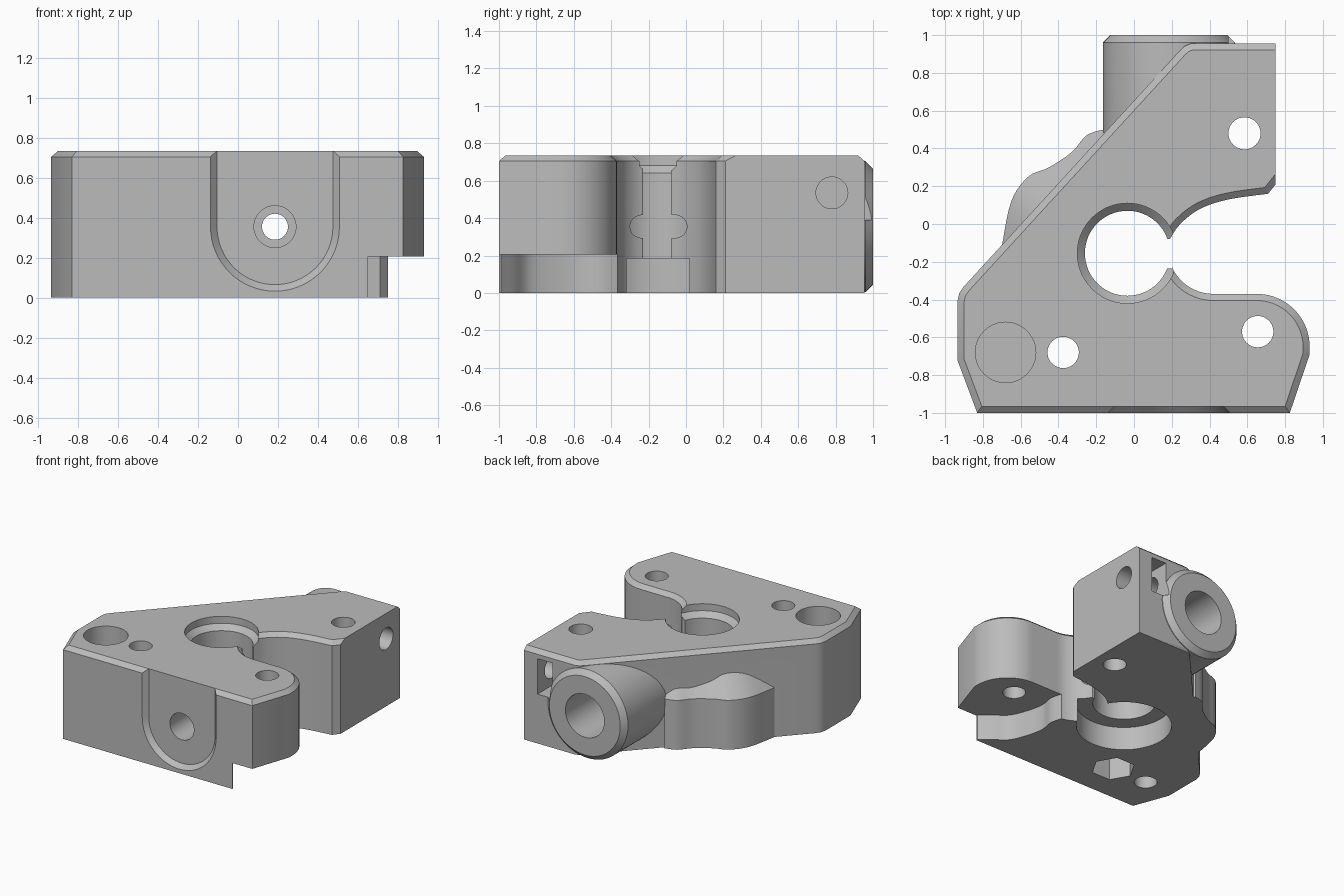
import bpy, bmesh, math
from mathutils import Vector, Matrix

cube = bpy.data.objects.get("Cube")
if cube:
    bpy.data.objects.remove(cube, do_unlink=True)

grey = bpy.data.materials.new("plain grey")
grey.use_nodes = True
colour = (0.5, 0.5, 0.5, 1)
grey.diffuse_color = colour
grey.node_tree.nodes["Principled BSDF"].inputs["Base Color"].default_value = colour


def loft(name, rings):
    """Closed solid through rings with equal point counts."""
    bm = bmesh.new()
    loops = [[bm.verts.new(p) for p in ring] for ring in rings]
    n = len(loops[0])
    for a, b in zip(loops, loops[1:]):
        for i in range(n):
            j = (i + 1) % n
            bm.faces.new((a[i], a[j], b[j], b[i]))
    bm.faces.new(loops[0][::-1])
    bm.faces.new(loops[-1])
    bmesh.ops.recalc_face_normals(bm, faces=bm.faces[:])
    mesh = bpy.data.meshes.new(name)
    bm.to_mesh(mesh)
    bm.free()
    mesh.materials.append(grey)
    obj = bpy.data.objects.new(name, mesh)
    bpy.context.collection.objects.link(obj)
    return obj


def prism(name, points, z0, z1):
    return loft(name, [[(x, y, z) for x, y in points] for z in (z0, z1)])


def arc(cx, cy, r, start, end, n):
    angles = [math.radians(start + (end - start) * i / n) for i in range(n + 1)]
    return [(cx + r * math.cos(a), cy + r * math.sin(a)) for a in angles]


def lathe(name, profile, centre, axis="Z", sides=64):
    """Turned solid; profile holds (radius, position along the axis)."""
    rings = []
    for r, h in profile:
        ring = arc(0, 0, r, 0, 360, sides)[:-1]
        rings.append([Vector((x, y, h)) for x, y in ring])
    turn = {"Z": Matrix(), "X": Matrix.Rotation(math.pi / 2, 4, "Y"),
            "Y": Matrix.Rotation(-math.pi / 2, 4, "X")}[axis]
    return loft(name, [[turn @ p + Vector(centre) for p in ring] for ring in rings])


def smooth_path(points, steps=5):
    """Flowing curve through the given points."""
    pts = [Vector(p) for p in points]
    pts = [pts[0]] + pts + [pts[-1]]
    out = []
    for a, b, c, d in zip(pts, pts[1:], pts[2:], pts[3:]):
        for i in range(steps):
            t = i / steps
            out.append(0.5 * (2 * b + (c - a) * t + (2 * a - 5 * b + 4 * c - d) * t * t
                              + (3 * b - a - 3 * c + d) * t ** 3))
    return [tuple(p) for p in out] + [tuple(pts[-1])]


def inset(points, width):
    """Mitred inset of a counter-clockwise outline; width is chosen per edge."""
    pts = [Vector(p) for p in points]
    n = len(pts)
    lines = []
    for i in range(n):
        a, b = pts[i], pts[(i + 1) % n]
        d = (b - a).normalized()
        lines.append((d, a + Vector((-d.y, d.x)) * width(a, b)))
    out = []
    for i in range(n):
        (d0, p0), (d1, p1) = lines[i - 1], lines[i]
        cross = d0.x * d1.y - d0.y * d1.x
        if abs(cross) < 0.01:
            out.append(tuple(p1))
        else:
            w = p1 - p0
            out.append(tuple(p0 + d0 * ((w.x * d1.y - w.y * d1.x) / cross)))
    return out


def combine(target, other, operation):
    mod = target.modifiers.new(other.name, "BOOLEAN")
    mod.object, mod.operation, mod.solver = other, operation, "EXACT"
    bpy.context.view_layer.objects.active = target
    bpy.ops.object.modifier_apply(modifier=mod.name)
    bpy.data.objects.remove(other, do_unlink=True)


HEIGHT = 0.735
BORE = (-0.035, -0.155)

# Main block with a chamfered top rim
throat = (0.1, -0.155)
outline = [(-0.83, -1), (0.825, -1), (0.93, -0.69)]
outline += arc(0.65, -0.65, 0.28, 0, 90, 16)
outline += arc(0.42, -0.13, 0.24, 270, 205, 12)
outline += [throat]
outline += smooth_path([(0.19, -0.08), (0.245, 0), (0.35, 0.08), (0.5, 0.13), (0.71, 0.16)])
outline += [(0.75, 0.21), (0.75, 0.955), (0.30, 0.955), (0.27, 0.943), (0.245, 0.92),
            (-0.9, -0.33), (-0.925, -0.365), (-0.935, -0.41), (-0.935, -0.72)]


def rim_width(a, b):
    at_throat = min((a - Vector(throat)).length, (b - Vector(throat)).length) < 0.001
    at_side = a.x > 0.749 and b.x > 0.749 and a.y > 0 and b.y > 0
    return 0.0 if at_throat or at_side else 0.035


top = inset(outline, rim_width)
body = loft("clamp_block", [[(x, y, 0) for x, y in outline],
                            [(x, y, HEIGHT - 0.03) for x, y in outline],
                            [(x, y, HEIGHT) for x, y in top]])

# Wavy side bulge with a sloping top
bulge = smooth_path([(-0.16, 0.5), (-0.25, 0.47), (-0.33, 0.38), (-0.45, 0.3),
                     (-0.56, 0.25), (-0.65, 0.12), (-0.7, -0.12)])
bulge += [(-0.45, -0.12), (-0.05, 0.3)]
slope = [(x + 0.16, y - 0.15, 0.62) for x, y in bulge]
combine(body, loft("side_bulge", [[(x, y, 0) for x, y in bulge],
                                  [(x, y, 0.39) for x, y in bulge], slope]), "UNION")

# Round boss at the back
combine(body, lathe("rear_boss", [(0.35, 0.3), (0.35, 0.96), (0.31, 1.0)],
                    (0.185, 0, 0.355), "Y"), "UNION")

cutters = []

# Stepped main bore, open through the throat
cutters.append(lathe("main_bore", [(0.345, -0.1), (0.345, 0.185), (0.225, 0.185), (0.225, 0.64),
                                   (0.265, 0.68), (0.265, 0.9)], (*BORE, 0)))
cutters.append(prism("throat_slot", [(0, -0.235), (0.2, -0.235), (0.2, -0.08), (0, -0.08)],
                     -0.1, 0.9))

# Relief under the front arm
relief = [(0.65, -1.1), (0.65, -1)]
relief += smooth_path([(0.65, -0.99), (0.57, -0.92), (0.47, -0.84), (0.41, -0.7),
                       (0.385, -0.57), (0.4, -0.45), (0.36, -0.31)])
relief += [(1.2, -0.31), (1.2, -1.1)]
cutters.append(prism("arm_relief", relief, -0.1, 0.205))

# Vertical screw holes, seat and nut pocket
for x, y, r, low, high, sides in [
        (0.585, 0.48, 0.085, -0.1, 0.9, 40), (-0.375, -0.68, 0.083, -0.1, 0.9, 40),
        (0.655, -0.57, 0.083, -0.1, 0.9, 40), (-0.68, -0.68, 0.16, 0.3, 0.9, 48),
        (-0.68, -0.68, 0.083, -0.1, 0.2, 40), (-0.375, -0.68, 0.16, -0.1, 0.2, 6)]:
    cutters.append(lathe("screw_hole", [(r, low), (r, high)], (x, y, 0), "Z", sides))

# Lengthwise stepped bore
cutters.append(lathe("long_bore", [(0.105, -1.1), (0.105, -0.55), (0.065, -0.55), (0.065, 0.5),
                                   (0.17, 0.5), (0.17, 1.1)], (0.185, 0, 0.355), "Y", 48))

# U-shaped recess on the front
rings = []
for y, r in [(-1.04, 0.36), (-0.965, 0.29)]:
    shape = arc(0.185, 0.355, r, 180, 360, 32) + [(0.185 + r, 0.9), (0.185 - r, 0.9)]
    rings.append([(x, y, z) for x, z in shape])
cutters.append(loft("front_recess", rings))

# Cross screw hole and its nut slot
cutters.append(lathe("cross_hole", [(0.085, 0.35), (0.085, 0.9)], (0, 0.78, 0.535), "X", 40))
cutters.append(prism("nut_slot", [(0.5, 0.64), (0.63, 0.64), (0.63, 1.1), (0.5, 1.1)], 0.39, 0.67))

for cutter in cutters:
    combine(body, cutter, "DIFFERENCE")

bpy.ops.object.select_all(action="DESELECT")
body.select_set(True)
bpy.context.view_layer.objects.active = body
bpy.ops.object.shade_smooth_by_angle(angle=math.radians(25))
